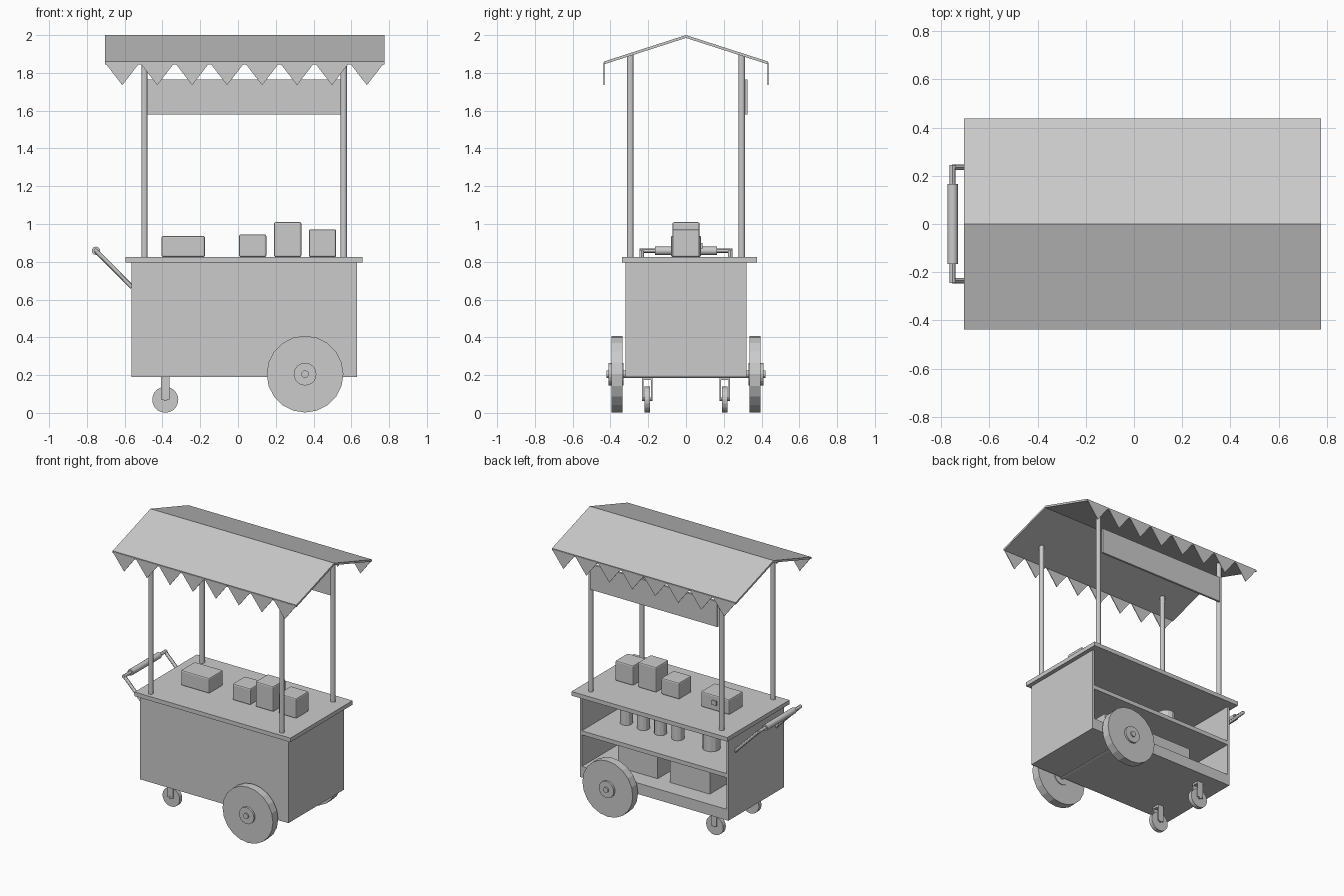
import bpy, bmesh
from mathutils import Vector

if "Cube" in bpy.data.objects:
    bpy.data.objects.remove(bpy.data.objects["Cube"])


def finish(name, bm, smooth=False):
    bmesh.ops.recalc_face_normals(bm, faces=bm.faces)
    me = bpy.data.meshes.new(name)
    bm.to_mesh(me)
    bm.free()
    ob = bpy.data.objects.new(name, me)
    bpy.context.collection.objects.link(ob)
    if smooth:
        bpy.context.view_layer.objects.active = ob
        ob.select_set(True)
        bpy.ops.object.shade_smooth_by_angle()
        ob.select_set(False)
    return ob


def box(name, x, y, z, bevel=0):
    """Box from (min, max) ranges on each axis."""
    bm = bmesh.new()
    bmesh.ops.create_cube(bm, size=1)
    for v in bm.verts:
        v.co = Vector([(a + b) / 2 + c * (b - a) for (a, b), c in zip((x, y, z), v.co)])
    ob = finish(name, bm)
    if bevel:
        m = ob.modifiers.new("bevel", 'BEVEL')
        m.width, m.segments = bevel, 2
    return ob


def rod(name, a, b, r, sides=12, smooth=False):
    """Cylinder running from point a to point b."""
    a, b = Vector(a), Vector(b)
    bm = bmesh.new()
    bmesh.ops.create_cone(bm, cap_ends=True, segments=sides, radius1=r, radius2=r, depth=(b - a).length)
    rot = Vector((0, 0, 1)).rotation_difference(b - a)
    for v in bm.verts:
        v.co = rot @ v.co + (a + b) / 2
    return finish(name, bm, smooth)


def prism(name, pts, offset):
    """Extrude a closed polygon by an offset."""
    bm = bmesh.new()
    f = bm.faces.new([bm.verts.new(p) for p in pts])
    res = bmesh.ops.extrude_face_region(bm, geom=[f])
    new = [g for g in res["geom"] if isinstance(g, bmesh.types.BMVert)]
    bmesh.ops.translate(bm, verts=new, vec=offset)
    if not any(g for g in bm.faces if g == f):
        bm.faces.new([v for v in bm.verts if v not in new])
    return finish(name, bm)


# Cabinet, open at the back
L, R, D, T = -0.565, 0.63, 0.32, 0.015
box("cabinet_base", (L, R), (-D, D), (0.19, 0.27))
box("cabinet_front", (L, R), (-D, -D + T), (0.27, 0.795))
box("cabinet_left_side", (L, L + T), (-D + T, D), (0.27, 0.795))
box("cabinet_right_side", (R - T, R), (-D + T, D), (0.27, 0.795))
box("cabinet_shelf", (L + T, R - T), (-D + T, D), (0.50, 0.53))
box("counter_top", (-0.595, 0.66), (-0.34, 0.375), (0.795, 0.825))

# Roof and its pointed trim
prism("roof", [(-0.705, y, z) for y, z in
      ((-0.435, 1.845), (-0.435, 1.86), (0, 2.0), (0.435, 1.86), (0.435, 1.845), (0, 1.985))], (1.48, 0, 0))
pitch = 1.48 / 8
for s, side in ((-1, "front"), (1, "back")):
    for i in range(8):
        x = -0.705 + i * pitch
        y = s * 0.437
        prism(f"{side}_pennant_{i}", [(x, y, 1.855), (x + pitch, y, 1.855), (x + pitch / 2, y, 1.735)],
              (0, -s * 0.005, 0))

# Roof posts and sign board
for x in (-0.495, 0.56):
    for y in (-0.295, 0.295):
        rod("roof_post", (x, y, 0.82), (x, y, 1.895), 0.017)
box("sign_board", (-0.48, 0.545), (0.311, 0.326), (1.58, 1.765))

# Push handle
for y in (-0.235, 0.235):
    rod("handle_arm", (-0.56, y, 0.665), (-0.752, y, 0.858), 0.012, 12, True)
rod("handle_bar", (-0.752, -0.245, 0.858), (-0.752, 0.245, 0.858), 0.012, 12, True)
rod("handle_grip", (-0.752, -0.165, 0.858), (-0.752, 0.165, 0.858), 0.022, 16, True)

# Large wheels, axle and small casters
rod("axle", (0.355, -0.42, 0.205), (0.355, 0.42, 0.205), 0.02, 12)
for s in (-1, 1):
    rod("large_wheel", (0.355, s * 0.335, 0.205), (0.355, s * 0.395, 0.205), 0.203, 20)
    rod("wheel_hub", (0.355, s * 0.33, 0.205), (0.355, s * 0.41, 0.205), 0.06, 20)
    c = s * 0.205
    rod("caster_wheel", (-0.385, c - 0.015, 0.07), (-0.385, c + 0.015, 0.07), 0.069, 20)
    rod("caster_pin", (-0.385, c - 0.028, 0.072), (-0.385, c + 0.028, 0.072), 0.01, 8)
    box("caster_top", (-0.408, -0.362), (c - 0.027, c + 0.027), (0.175, 0.19))
    for d in (-1, 1):
        mid = c + d * 0.023
        box("caster_fork", (-0.408, -0.362), (mid - 0.004, mid + 0.004), (0.07, 0.18))

# Boxes on the counter
box("cash_box", (-0.405, -0.175), (-0.08, 0.08), (0.825, 0.937), 0.009)
box("cash_box_latch", (-0.305, -0.265), (0.075, 0.088), (0.868, 0.9))
for x, top in ((0.005, 0.945), (0.19, 1.01), (0.375, 0.972)):
    box("canister", (x, x + 0.145), (-0.072, 0.072), (0.825, top), 0.009)

# Jars on the shelf and crates on the floor
for x, r, h in ((0.446, 0.043, 0.15), (0.308, 0.043, 0.15), (0.17, 0.043, 0.15),
                (0.03, 0.043, 0.15), (-0.24, 0.06, 0.21)):
    rod("jar", (x, 0.05, 0.53), (x, 0.05, 0.53 + h), r, 12)
for x in (-0.325, 0.095):
    box("crate", (x, x + 0.32), (-0.13, 0.19), (0.27, 0.44))
